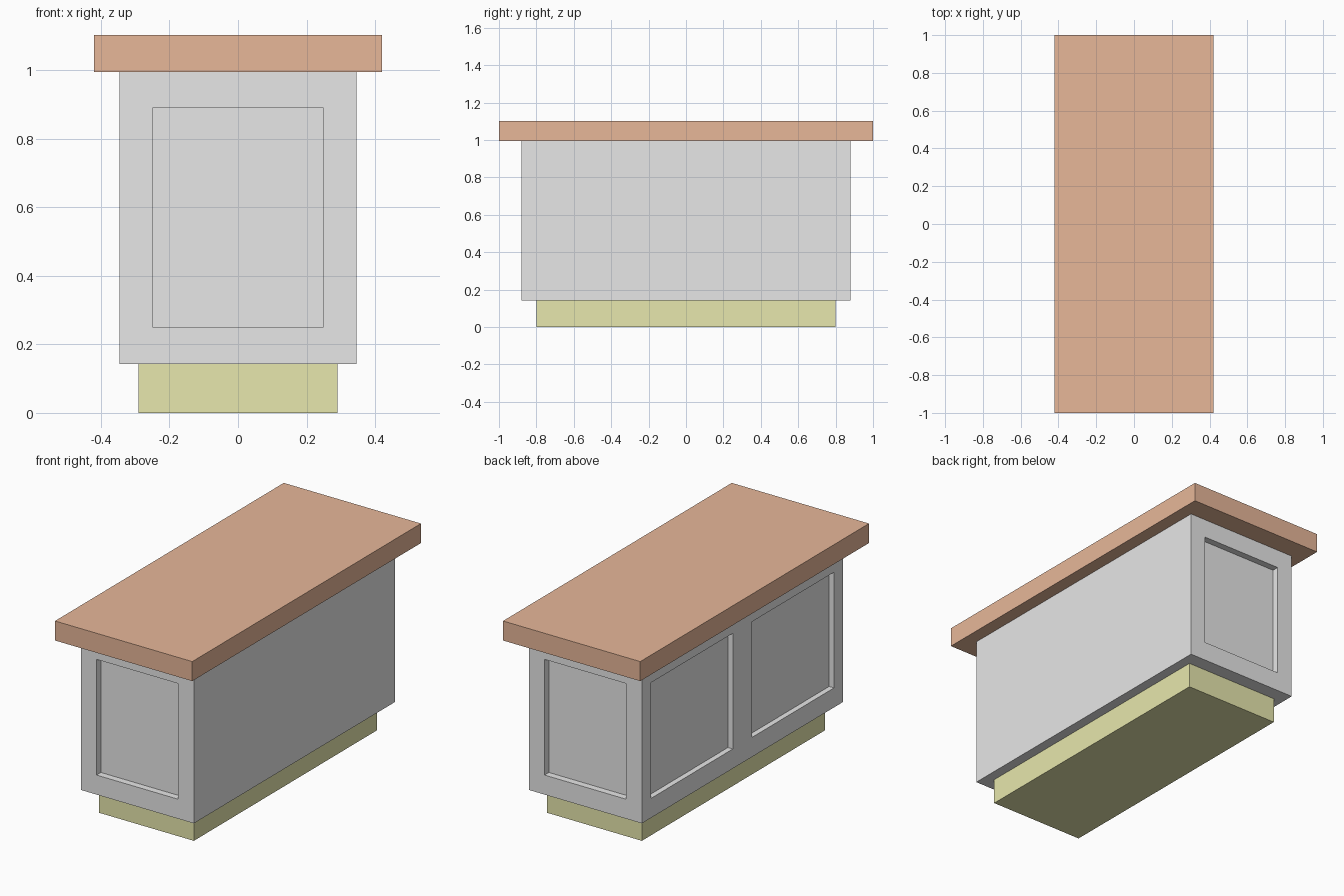
import bpy

if "Cube" in bpy.data.objects:
    bpy.data.objects.remove(bpy.data.objects["Cube"])


def material(name, rgb):
    m = bpy.data.materials.new(name)
    m.diffuse_color = (*rgb, 1)
    m.use_nodes = True
    m.node_tree.nodes["Principled BSDF"].inputs["Base Color"].default_value = m.diffuse_color
    return m


def box(name, lo, hi, mat):
    """Axis-aligned box between two corners."""
    bpy.ops.mesh.primitive_cube_add(size=1, location=[(a + b) / 2 for a, b in zip(lo, hi)])
    ob = bpy.context.object
    ob.name = name
    ob.scale = [b - a for a, b in zip(lo, hi)]
    bpy.ops.object.transform_apply(location=False, rotation=False, scale=True)
    ob.data.materials.append(mat)
    return ob


wood = material("terracotta wood", (0.8, 0.474, 0.318))
grey = material("light grey paint", (0.8, 0.8, 0.8))
olive = material("pale olive", (0.8, 0.8, 0.418))

BX, BY = 0.346, 0.88          # cabinet half width and half length
Z0, Z1 = 0.25, 0.89           # recessed panel bottom and top

# Plinth, cabinet and worktop
box("plinth", (-0.29, -0.8, 0), (0.29, 0.8, 0.142), olive)
cabinet = box("cabinet", (-BX, -BY, 0.142), (BX, BY, 0.995), grey)
box("worktop", (-0.42, -1, 0.995), (0.42, 1, 1.103), wood)

# Recessed panels: one on each end, two along the left side
recesses = []
for s in (-1, 1):
    y = sorted((s * (BY - 0.038), s * (BY + 0.1)))
    recesses.append(((-0.25, y[0], Z0), (0.25, y[1], Z1)))
    y = sorted((s * 0.085, s * 0.80))
    recesses.append(((-BX - 0.1, y[0], Z0), (-BX + 0.03, y[1], Z1)))

for lo, hi in recesses:
    cutter = box("panel_cutter", lo, hi, grey)
    cutter.hide_render = True
    mod = cabinet.modifiers.new("panel recess", 'BOOLEAN')
    mod.operation = 'DIFFERENCE'
    mod.solver = 'EXACT'
    mod.object = cutter
    bpy.context.view_layer.objects.active = cabinet
    bpy.ops.object.modifier_apply(modifier=mod.name)
    bpy.data.objects.remove(cutter)
